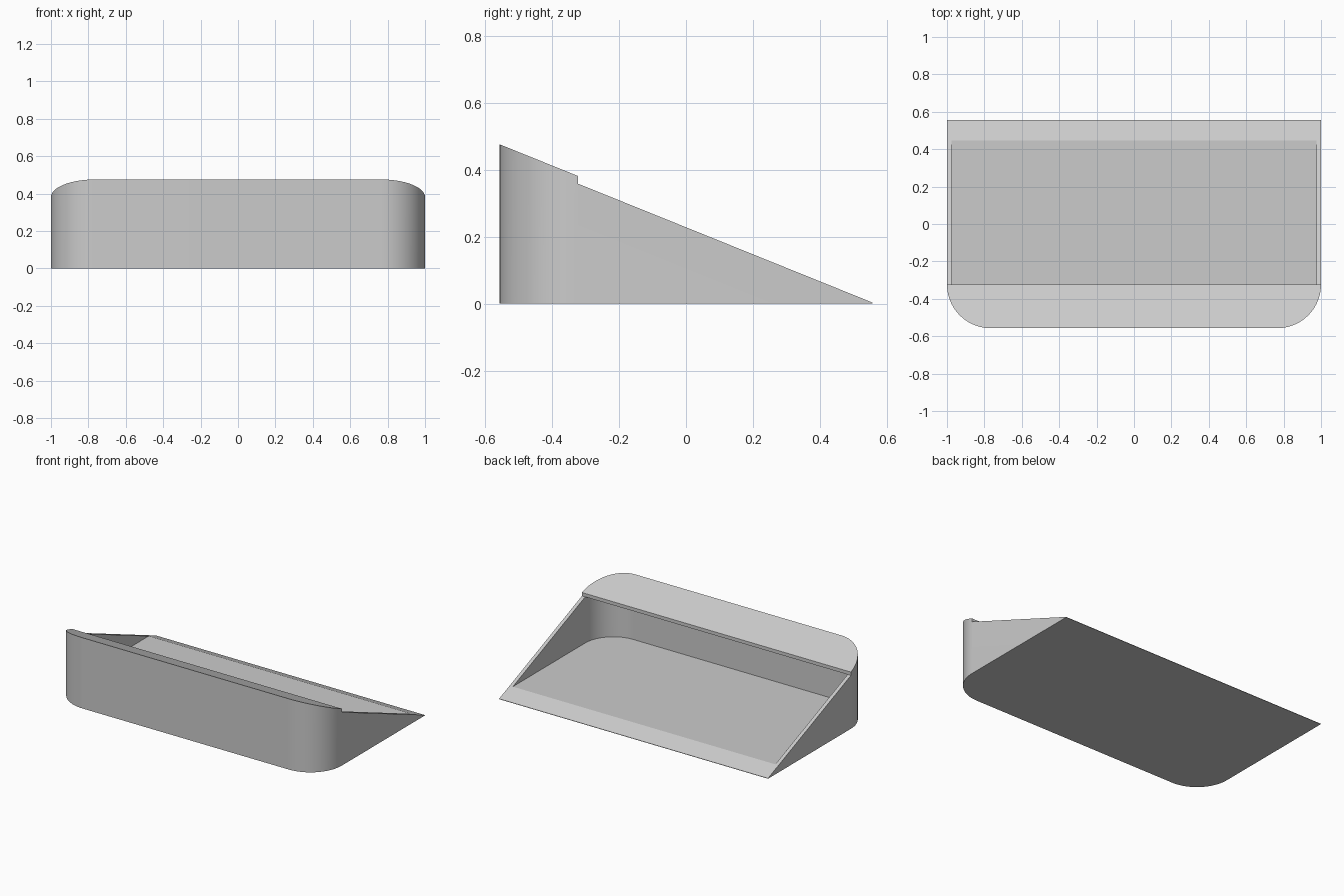
import bpy, bmesh, math

if "Cube" in bpy.data.objects:
    bpy.data.objects.remove(bpy.data.objects["Cube"], do_unlink=True)

HALF_X, HALF_Y = 1.0, 0.557
WALL, LIP, FLOOR = 0.024, 0.023, 0.048
LID_BACK = -0.323          # rounded corners start at the back edge of the lid

grey = bpy.data.materials.new("plain grey")
grey.use_nodes = True
color = (0.6, 0.6, 0.6, 1)
grey.diffuse_color = color
grey.node_tree.nodes["Principled BSDF"].inputs["Base Color"].default_value = color


def slope(y):
    """Height of the sloping rim."""
    return 0.2277 - 0.4037 * y


def front_curve(inset, steps=24):
    """Front outline from left end to right end, with rounded corners."""
    radius = LID_BACK + HALF_Y - inset
    center_x = HALF_X - inset - radius
    right = []
    for i in range(steps + 1):
        a = math.pi / 2 * i / steps
        right.append((center_x + radius * math.cos(a),
                      LID_BACK - radius * math.sin(a)))
    return [(-x, y) for x, y in right] + right[::-1]


bm = bmesh.new()


def ring(points, height):
    return [bm.verts.new((x, y, height(y))) for x, y in points]


def strip(low, high):
    for i in range(len(low) - 1):
        bm.faces.new((low[i], low[i + 1], high[i + 1], high[i]))


# Rings of points, each running from left to right
outer, inner = front_curve(0), front_curve(WALL)
pocket_back = (0.2277 - FLOOR) / 0.4037
outer_back = [(-HALF_X, HALF_Y), (HALF_X, HALF_Y)]
base = ring(outer, lambda y: 0)
base_back = ring(outer_back, lambda y: 0)
lid = ring(outer, lambda y: slope(y) + LIP)
step = ring([outer[0], outer[-1]], slope)
rim_back = ring(outer_back, slope)
floor = ring(inner, lambda y: FLOOR)
ceiling = ring(inner, slope)
floor_back = ring([(-HALF_X + WALL, pocket_back), (HALF_X - WALL, pocket_back)], slope)

# Underside, rounded front wall and low back edge
bm.faces.new(base + base_back[::-1])
strip(base, lid)
strip(base_back, rim_back)

# Lid top, its underside and the step behind it
bm.faces.new(lid)
bm.faces.new(ceiling)
bm.faces.new((step[0], ceiling[0], ceiling[-1], step[1], lid[-1], lid[0]))

# Pocket floor and front wall, and the back of the rim
bm.faces.new(floor + floor_back[::-1])
strip(floor, ceiling)
strip(floor_back, rim_back)

# Side walls, pocket sides and sloping rims
for s, e in ((0, 0), (1, -1)):
    bm.faces.new((base_back[s], base[e], lid[e], step[s], rim_back[s]))
    bm.faces.new((floor_back[s], floor[e], ceiling[e]))
    bm.faces.new((rim_back[s], step[s], ceiling[e], floor_back[s]))

bmesh.ops.recalc_face_normals(bm, faces=bm.faces)
mesh = bpy.data.meshes.new("wedge_tray")
bm.to_mesh(mesh)
bm.free()
mesh.materials.append(grey)
tray = bpy.data.objects.new("wedge_tray", mesh)
bpy.context.collection.objects.link(tray)

bpy.ops.object.select_all(action="DESELECT")
bpy.context.view_layer.objects.active = tray
tray.select_set(True)
bpy.ops.object.shade_smooth_by_angle(angle=math.radians(10))
